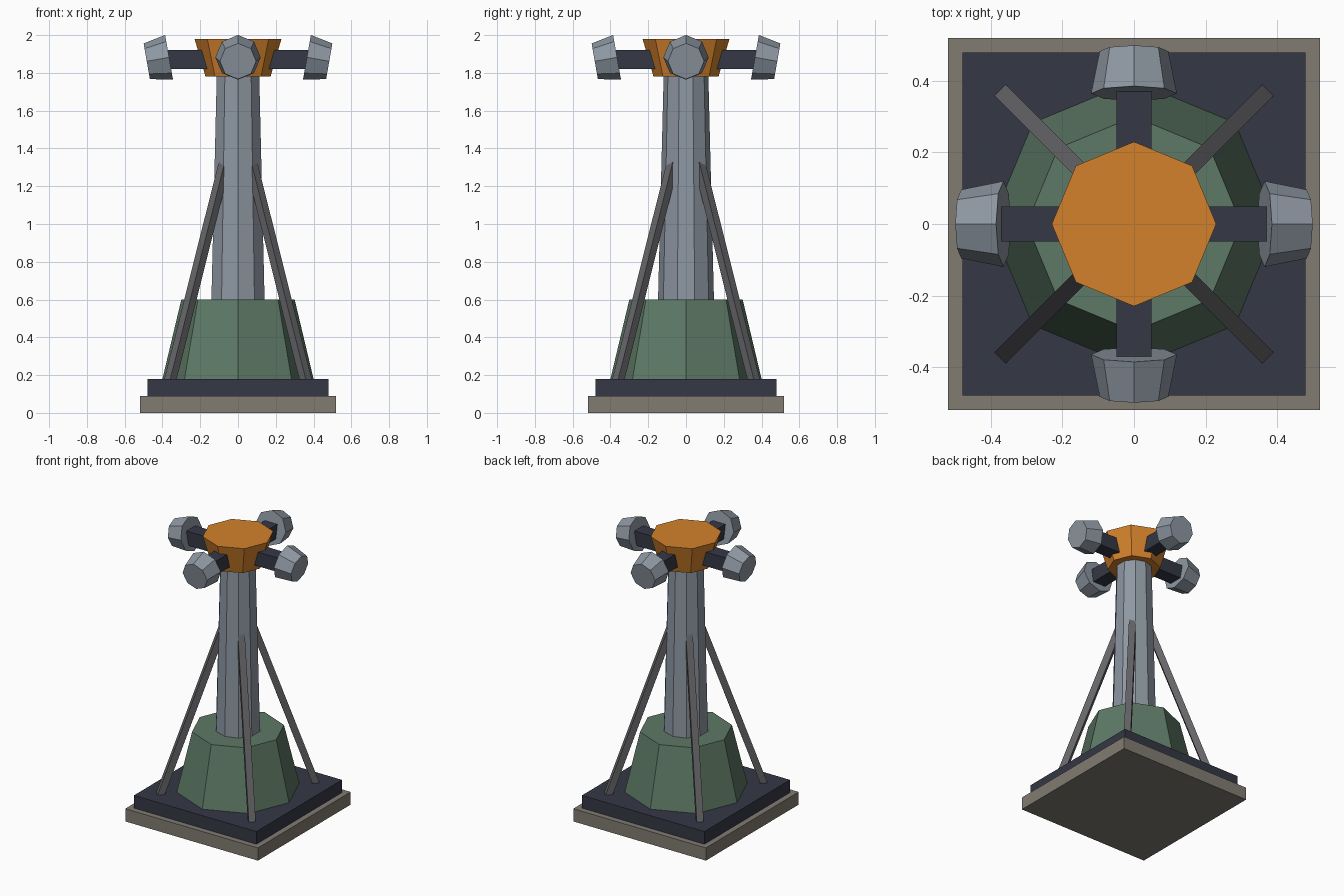
import bpy, bmesh
from math import radians, pi
from mathutils import Matrix, Vector

if "Cube" in bpy.data.objects:
    bpy.data.objects.remove(bpy.data.objects["Cube"])


def material(name, rgb):
    m = bpy.data.materials.new(name)
    m.diffuse_color = (*rgb, 1)
    m.use_nodes = True
    m.node_tree.nodes["Principled BSDF"].inputs["Base Color"].default_value = m.diffuse_color
    return m


STONE = material("stone", (0.22, 0.20, 0.17))
DARK = material("dark_metal", (0.035, 0.04, 0.06))
GREEN = material("green_paint", (0.11, 0.19, 0.13))
STEEL = material("steel", (0.27, 0.31, 0.36))
BRACE = material("brace_metal", (0.13, 0.13, 0.14))
ORANGE = material("orange_paint", (0.65, 0.22, 0.025))


def finish(name, bm, mat, matrix=Matrix()):
    bm.transform(matrix)
    mesh = bpy.data.meshes.new(name)
    bm.to_mesh(mesh)
    bm.free()
    mesh.materials.append(mat)
    ob = bpy.data.objects.new(name, mesh)
    bpy.context.collection.objects.link(ob)
    return ob


def box(name, size, centre, mat, matrix=Matrix()):
    bm = bmesh.new()
    bmesh.ops.create_cube(bm, size=1)
    local = Matrix.Translation(centre) @ Matrix.Diagonal((*size, 1))
    return finish(name, bm, mat, matrix @ local)


def frustum(name, sides, r1, r2, z1, z2, mat, matrix=Matrix()):
    bm = bmesh.new()
    bmesh.ops.create_cone(bm, cap_ends=True, segments=sides,
                          radius1=r1, radius2=r2, depth=z2 - z1)
    return finish(name, bm, mat, matrix @ Matrix.Translation((0, 0, (z1 + z2) / 2)))


# Stepped square base
box("foundation_slab", (1.04, 1.04, 0.09), (0, 0, 0.045), STONE)
box("base_plate", (0.96, 0.96, 0.09), (0, 0, 0.135), DARK)

# Pedestal, mast and flared head
frustum("pedestal", 8, 0.40, 0.30, 0.18, 0.60, GREEN)
frustum("mast", 10, 0.148, 0.118, 0.60, 1.80, STEEL)
frustum("head", 8, 0.172, 0.23, 1.78, 1.98, ORANGE)

for i in range(4):
    turn = Matrix.Rotation(i * pi / 2, 4, 'Z')

    # Horizontal arm
    box(f"arm_{i + 1}", (0.27, 0.098, 0.10), (0.235, 0, 1.87), DARK, turn)

    # Lamp tilted 10 degrees downwards, narrowing outwards
    aim = Matrix.Translation((0.424, 0, 1.872)) @ Matrix.Rotation(radians(100), 4, 'Y')
    frustum(f"lamp_{i + 1}", 8, 0.12, 0.096, -0.06, 0.06, STEEL,
            turn @ aim @ Matrix.Rotation(pi / 2, 4, 'Z'))

    # Diagonal brace from the base plate to the mast
    foot, top = Vector((0.523, 0, 0.13)), Vector((0.099, 0, 1.325))
    axis = top - foot
    lean = Matrix.Translation((foot + top) / 2) @ \
        Matrix.Rotation(Vector((0, 0, 1)).angle(axis), 4, 'Y').inverted()
    box(f"brace_{i + 1}", (0.045, 0.045, axis.length), (0, 0, 0), BRACE,
        turn @ Matrix.Rotation(pi / 4, 4, 'Z') @ lean)
